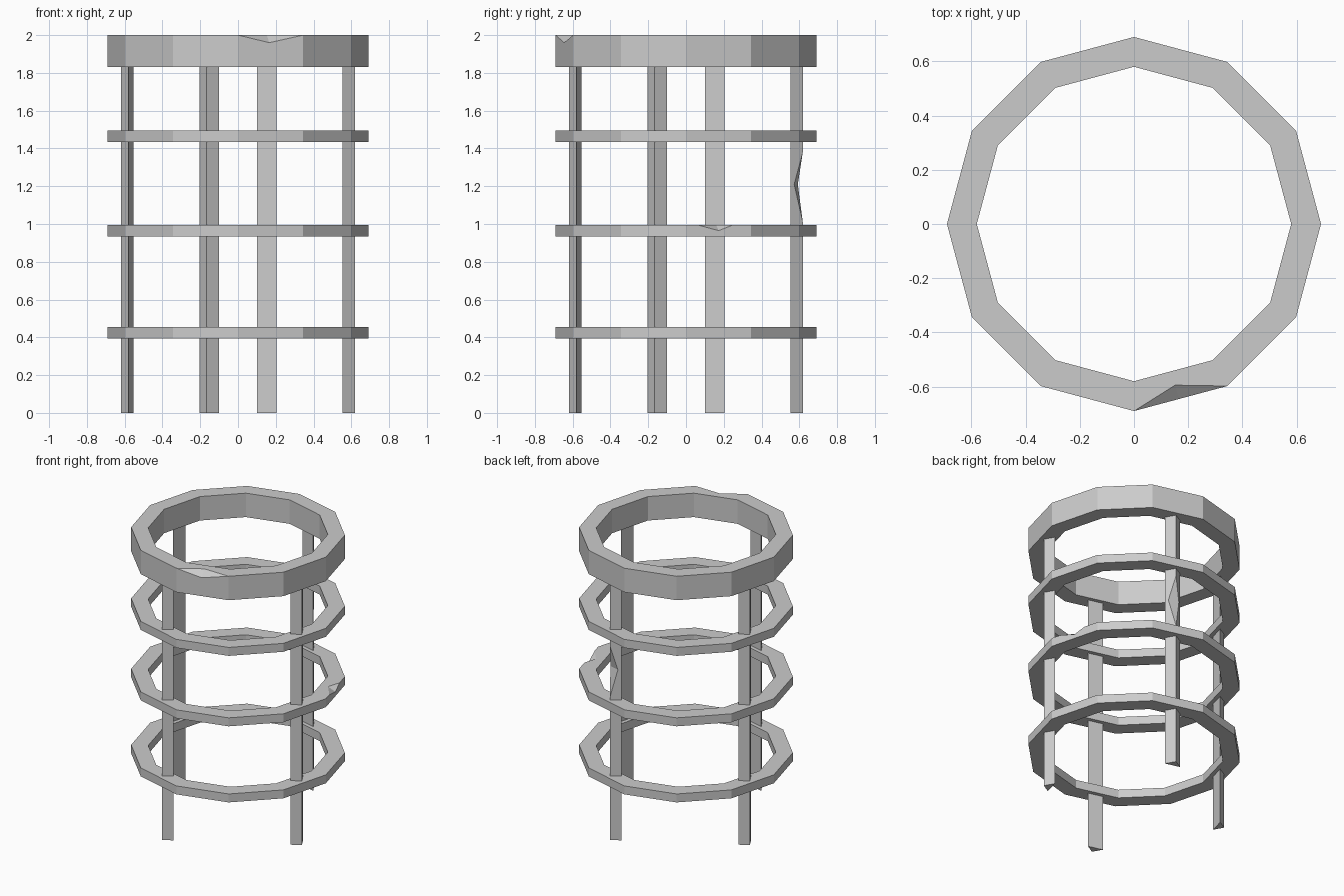
import bpy, bmesh
from math import cos, sin, pi, radians
from mathutils import Vector, Matrix

cube = bpy.data.objects.get("Cube")
if cube:
    bpy.data.objects.remove(cube, do_unlink=True)

# One worn stone-grey colour
grey = bpy.data.materials.new("stone_grey")
grey.use_nodes = True
grey.diffuse_color = (0.6, 0.6, 0.6, 1)
grey.node_tree.nodes["Principled BSDF"].inputs["Base Color"].default_value = (0.6, 0.6, 0.6, 1)

SIDES, R_OUT, R_IN = 12, 0.69, 0.58
POST_IN, POST_OUT, POST_HALF = 0.587, 0.64, 0.053


def make_object(name, bm):
    bmesh.ops.recalc_face_normals(bm, faces=bm.faces)
    mesh = bpy.data.meshes.new(name)
    bm.to_mesh(mesh)
    bm.free()
    mesh.materials.append(grey)
    obj = bpy.data.objects.new(name, mesh)
    bpy.context.collection.objects.link(obj)
    return obj


def make_ring(name, z0, z1):
    """Flat-sided hoop with a rectangular section."""
    bm = bmesh.new()
    section = ((R_IN, z0), (R_OUT, z0), (R_OUT, z1), (R_IN, z1))
    loops = []
    for i in range(SIDES):
        a = 2 * pi * i / SIDES
        loops.append([bm.verts.new((r * cos(a), r * sin(a), z)) for r, z in section])
    for i in range(SIDES):
        p, q = loops[i], loops[(i + 1) % SIDES]
        for j in range(4):
            k = (j + 1) % 4
            bm.faces.new((p[j], q[j], q[k], p[k]))
    return make_object(name, bm)


def post_points(angle):
    """Triangular section: flat side inward, one edge outward."""
    turn = Matrix.Rotation(radians(angle), 3, 'Z')
    return [turn @ Vector(p) for p in
            ((POST_OUT, 0, 0), (POST_IN, POST_HALF, 0), (POST_IN, -POST_HALF, 0))]


def make_post(name, angle, height):
    bm = bmesh.new()
    face = bm.faces.new([bm.verts.new(p) for p in post_points(angle)])
    top = bmesh.ops.extrude_face_region(bm, geom=[face])["geom"]
    bmesh.ops.translate(bm, vec=(0, 0, height),
                        verts=[v for v in top if isinstance(v, bmesh.types.BMVert)])
    return make_object(name, bm)


def chip(obj, a, b, c, d):
    """Chip the edge a-b away down to the crease c-d."""
    mid = (c + d) / 2
    bm = bmesh.new()
    for p in (a, b, c, d):
        bm.verts.new(mid + (p - mid) * 1.5)
    bmesh.ops.convex_hull(bm, input=bm.verts)
    cutter = make_object("chip_cutter", bm)
    cutter.hide_render = True
    mod = obj.modifiers.new("chip", 'BOOLEAN')
    mod.operation, mod.solver, mod.object = 'DIFFERENCE', 'EXACT', cutter
    bpy.context.view_layer.objects.active = obj
    bpy.ops.object.modifier_apply(modifier=mod.name)
    bpy.data.objects.remove(cutter, do_unlink=True)


def chip_ring(obj, segment, top, start, end, low, depth, inset):
    """Chip a ring's outer top edge; start, end and low run along one side."""
    a0, a1 = (2 * pi * s / SIDES for s in (segment, segment + 1))
    p, q = (Vector((R_OUT * cos(a), R_OUT * sin(a), top)) for a in (a0, a1))
    inward = -Vector((cos((a0 + a1) / 2), sin((a0 + a1) / 2), 0))
    m = p.lerp(q, low)
    chip(obj, p.lerp(q, start), p.lerp(q, end),
         m - Vector((0, 0, depth)), m + inward * inset)


# Hoops
lower_ring = make_ring("lower_ring", 0.395, 0.455)
middle_ring = make_ring("middle_ring", 0.935, 0.995)
upper_ring = make_ring("upper_ring", 1.435, 1.495)
top_rim = make_ring("top_rim", 1.83, 2.0)

# Posts
posts = {}
for name, angle in (("left_post", -15), ("back_post", 75),
                    ("right_post", 165), ("front_post", 255)):
    posts[name] = make_post(name, angle, 1.84)

# Chipped edges on the rim, the middle ring and the back post
chip_ring(top_rim, 9, 2.0, 0.0, 1.0, 0.48, 0.04, 0.053)
chip_ring(middle_ring, 0, 0.995, 0.18, 0.72, 0.5, 0.03, 0.05)
edge, side_a, side_b = post_points(75)
up = Vector((0, 0, 1))
chip(posts["back_post"], edge + up * 1.01, edge + up * 1.38,
     edge.lerp(side_a, 0.7) + up * 1.21, edge.lerp(side_b, 0.7) + up * 1.21)
